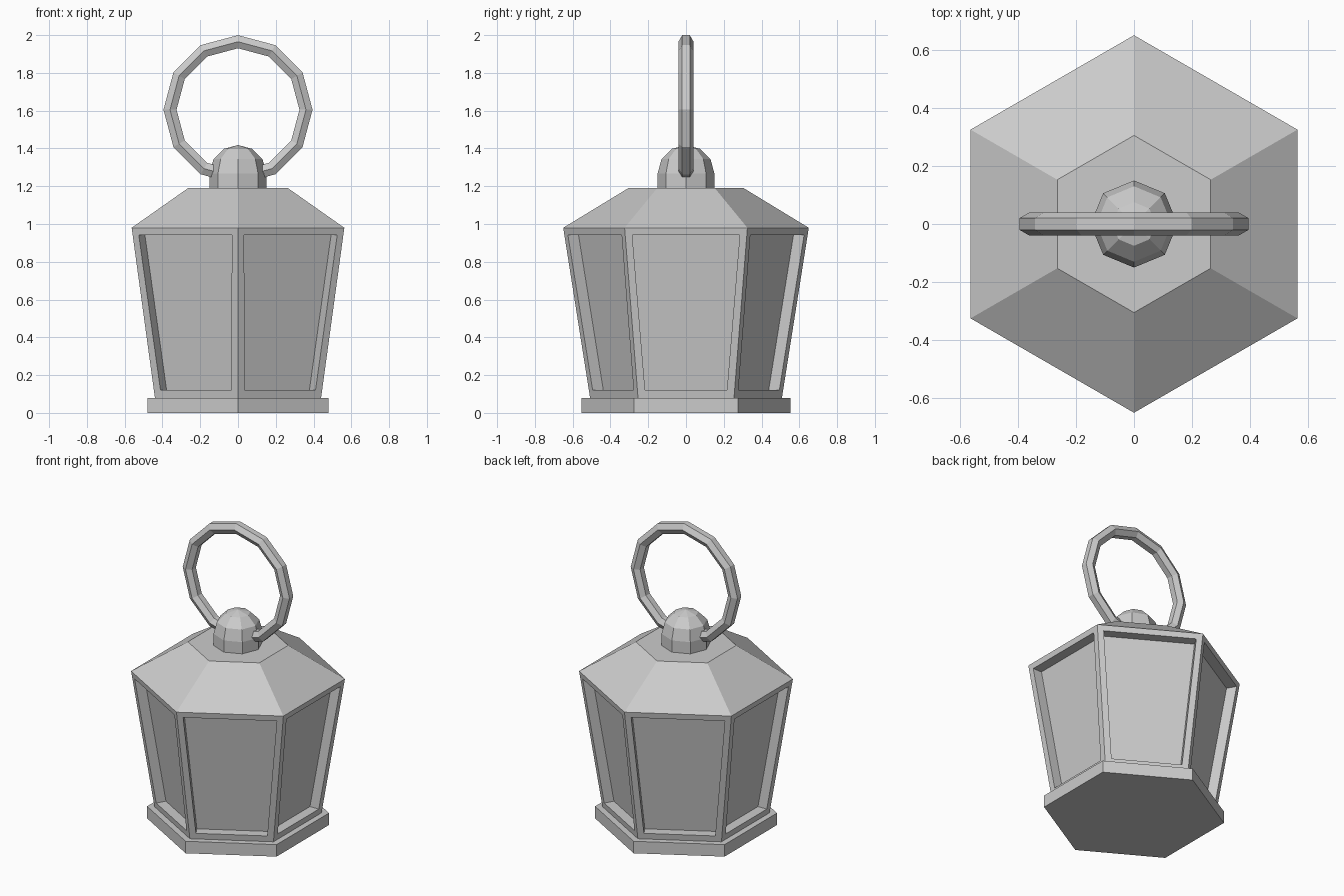
import bpy, bmesh
from math import sin, cos, pi, radians
from mathutils import Vector, Matrix

if "Cube" in bpy.data.objects:
    bpy.data.objects.remove(bpy.data.objects["Cube"])


def finish(name, bm):
    bmesh.ops.recalc_face_normals(bm, faces=bm.faces)
    mesh = bpy.data.meshes.new(name)
    bm.to_mesh(mesh)
    bm.free()
    obj = bpy.data.objects.new(name, mesh)
    bpy.context.collection.objects.link(obj)
    return obj


def lathe(profile, sides, closed=False):
    """Revolve (radius, z) points round z, first corner on +y."""
    bm = bmesh.new()
    rings = []
    for r, z in profile:
        rings.append([bm.verts.new((r * cos(pi / 2 + 2 * pi * i / sides),
                                    r * sin(pi / 2 + 2 * pi * i / sides), z))
                      for i in range(sides)])
    pairs = list(zip(rings, rings[1:]))
    if closed:
        pairs.append((rings[-1], rings[0]))
    for a, b in pairs:
        for i in range(sides):
            j = (i + 1) % sides
            bm.faces.new((a[i], a[j], b[j], b[i]))
    if not closed:
        bm.faces.new(rings[0])
        bm.faces.new(rings[-1])
    bmesh.ops.remove_doubles(bm, verts=bm.verts, dist=1e-5)
    bmesh.ops.recalc_face_normals(bm, faces=bm.faces)
    return bm


# Base plate
finish("base", lathe([(0.553, 0), (0.553, 0.08)], 6))

# Flared body and sloping roof, with a recessed pane in each body side
bm = lathe([(0.508, 0.08), (0.65, 0.98), (0.305, 1.19)], 6)
bm.normal_update()
panes = [f for f in bm.faces if -0.5 < f.normal.z < -0.01]
bmesh.ops.inset_individual(bm, faces=panes, thickness=0.055)
for f in bmesh.ops.extrude_discrete_faces(bm, faces=panes)["faces"]:
    c = f.calc_center_median()
    inward = Vector((-c.x, -c.y, 0)).normalized()
    bmesh.ops.translate(bm, verts=f.verts, vec=inward * 0.065)
finish("lantern_body", bm)

# Domed knob: short drum with a half sphere
dome = [(0.15 * cos(radians(a)), 1.268 + 0.15 * sin(radians(a))) for a in (0, 30, 60)]
bm = lathe([(0.15, 1.19)] + dome + [(0.0001, 1.418)], 8)
finish("knob", bm)

# Carrying ring: six-sided bar, twelve segments, standing upright
bar = [(0.36 + 0.04 * cos(radians(30 + 60 * k)), 0.04 * sin(radians(30 + 60 * k)))
       for k in range(6)]
bm = lathe(bar, 12, closed=True)
bm.transform(Matrix.Translation((0, 0, 1.605)) @ Matrix.Rotation(pi / 2, 4, 'X'))
finish("carrying_ring", bm)
